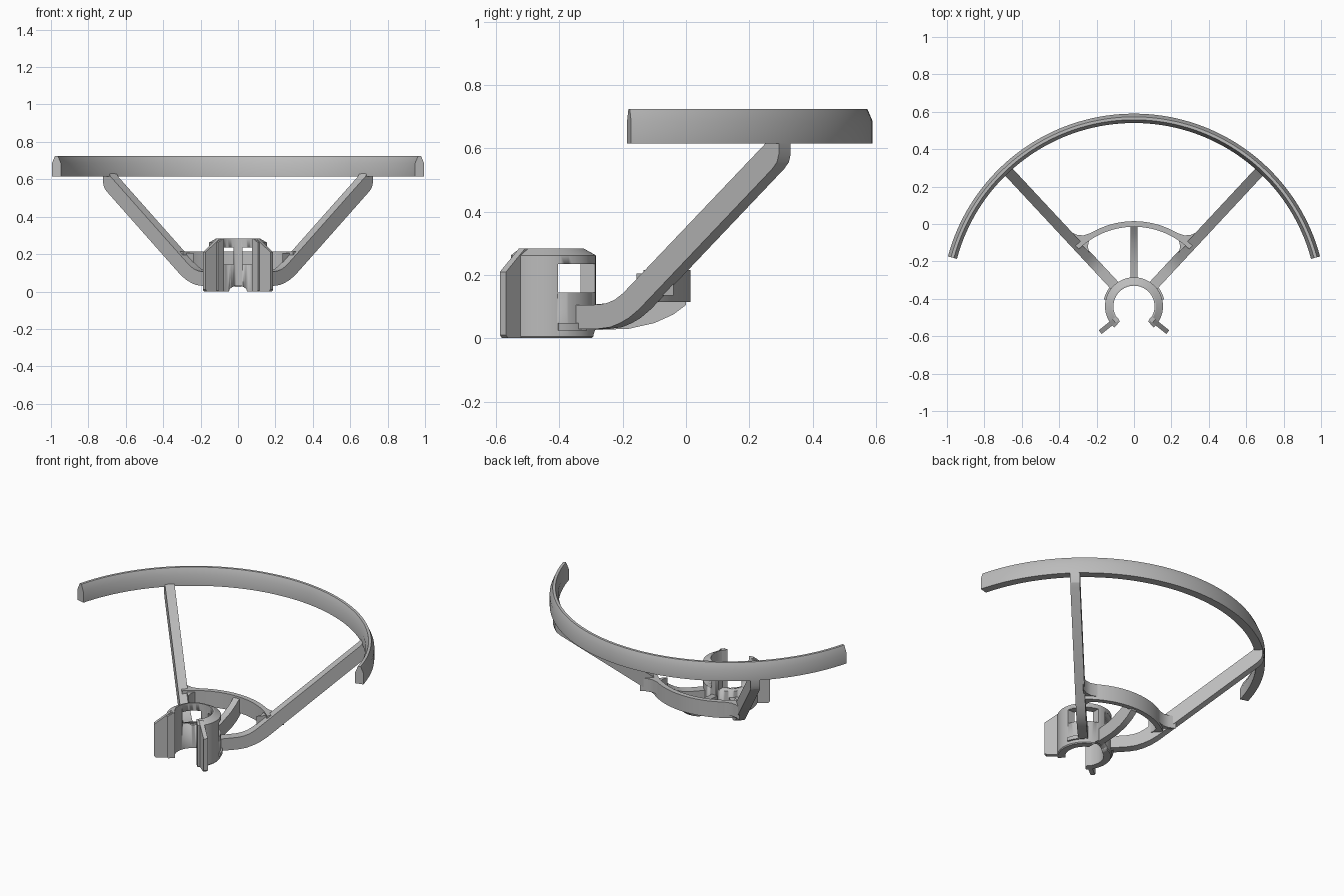
import bpy, bmesh, math
from mathutils import Vector

cube = bpy.data.objects.get("Cube")
if cube:
    bpy.data.objects.remove(cube, do_unlink=True)

grey = bpy.data.materials.new("plain grey")
grey.use_nodes = True
grey.diffuse_color = (0.5, 0.5, 0.5, 1)
grey.node_tree.nodes["Principled BSDF"].inputs["Base Color"].default_value = (0.5, 0.5, 0.5, 1)

HUB = Vector((0, -0.44, 0))
UP = Vector((0, 0, 1))


def finish(name, bm, smooth=True):
    bmesh.ops.recalc_face_normals(bm, faces=bm.faces)
    mesh = bpy.data.meshes.new(name)
    bm.to_mesh(mesh)
    bm.free()
    mesh.materials.append(grey)
    obj = bpy.data.objects.new(name, mesh)
    bpy.context.collection.objects.link(obj)
    bpy.ops.object.select_all(action="DESELECT")
    obj.select_set(True)
    bpy.context.view_layer.objects.active = obj
    if smooth:
        bpy.ops.object.shade_smooth_by_angle(angle=math.radians(25))
    return obj


def sweep(name, profile, start, end, steps):
    """Turn a closed (radius, height) profile about the hub axis."""
    bm = bmesh.new()
    rings = []
    for i in range(steps + 1):
        a = math.radians(start + (end - start) * i / steps)
        d = Vector((math.cos(a), math.sin(a), 0))
        rings.append([bm.verts.new(HUB + d * r + UP * z) for r, z in profile])
    n = len(profile)
    for a, b in zip(rings, rings[1:]):
        for k in range(n):
            bm.faces.new((a[k], a[(k + 1) % n], b[(k + 1) % n], b[k]))
    bm.faces.new(rings[0])
    bm.faces.new(rings[-1])
    return finish(name, bm)


def prism(name, outline, origin, u, v, depth):
    """Extrude a 2D outline in the u, v plane, evenly to both sides."""
    bm = bmesh.new()
    w = u.cross(v).normalized() * depth / 2
    near, far = [[bm.verts.new(origin + u * a + v * b + w * s) for a, b in outline]
                 for s in (-1, 1)]
    n = len(outline)
    bm.faces.new(near)
    bm.faces.new(far)
    for k in range(n):
        bm.faces.new((near[k], near[(k + 1) % n], far[(k + 1) % n], far[k]))
    return finish(name, bm)


def box(name, lo, hi):
    x0, x1, z0, z1 = lo[0], hi[0], lo[2], hi[2]
    mid = Vector((0, (lo[1] + hi[1]) / 2, 0))
    return prism(name, [(x0, z0), (x1, z0), (x1, z1), (x0, z1)], mid,
                 Vector((1, 0, 0)), UP, hi[1] - lo[1])


def cut(obj, cutter):
    cutter.hide_render = True
    mod = obj.modifiers.new("cut", "BOOLEAN")
    mod.operation, mod.solver, mod.object = "DIFFERENCE", "EXACT", cutter
    bpy.ops.object.select_all(action="DESELECT")
    obj.select_set(True)
    bpy.context.view_layer.objects.active = obj
    bpy.ops.object.modifier_apply(modifier=mod.name)
    bpy.data.objects.remove(cutter, do_unlink=True)


# Outer guard hoop with a bevelled top
sweep("guard_hoop", [(0.98, 0.615), (1.03, 0.615), (1.03, 0.685), (1.013, 0.725),
                     (0.997, 0.725), (0.98, 0.685)], 15, 165, 72)

# Open clip collar with two side windows and a notch at the back
collar = sweep("clip_collar", [(0.11, 0), (0.15, 0), (0.155, 0.006), (0.155, 0.262),
                               (0.118, 0.283), (0.11, 0.283)], -47, 227, 56)
for s in (-1, 1):
    xs = sorted((s * 0.025, s * 0.3))
    cut(collar, box("window_cutter", (xs[0], -0.405, 0.145), (xs[1], -0.2, 0.235)))
notch = [(0.05 * math.cos(t * math.pi / 6), 0.035 * math.sin(t * math.pi / 6)) for t in range(12)]
cut(collar, prism("notch_cutter", notch, Vector((0, -0.3, -0.003)), Vector((1, 0, 0)), UP, 0.14))

# Inner brace arc and its middle spoke
sweep("brace_arc", [(0.425, 0.115), (0.455, 0.115), (0.455, 0.215), (0.425, 0.215)], 46, 134, 32)
spoke = [(0.13, 0.025), (0.26, 0.03), (0.34, 0.048), (0.4, 0.075), (0.44, 0.105),
         (0.44, 0.213), (0.39, 0.178), (0.34, 0.15), (0.24, 0.115), (0.13, 0.105)]
prism("middle_spoke", spoke, HUB, Vector((0, 1, 0)), UP, 0.04)

# Paired arms, fillets, ledges and clip wings
arm = [(0.13, 0.03), (0.25, 0.03), (0.3, 0.035), (0.34, 0.047), (0.38, 0.064), (0.425, 0.092),
       (1.0, 0.535), (1.02, 0.556), (1.028, 0.58), (1.028, 0.62), (0.99, 0.645), (0.97, 0.615),
       (0.356, 0.143), (0.32, 0.122), (0.285, 0.111), (0.25, 0.106), (0.13, 0.105)]
wing = [(0, 0), (0.11, 0), (0.12, 0.01), (0.12, 0.21), (0.025, 0.283), (0, 0.283)]
for s, side in ((1, "left"), (-1, "right")):
    a = math.radians(47)
    out = Vector((s * math.cos(a), math.sin(a), 0))
    inward = Vector((-s * math.sin(a), math.cos(a), 0))
    prism(side + "_arm", arm, HUB, out, UP, 0.055)
    # Blends between arm and brace arc, drawn along and across the arm
    prism(side + "_outer_fillet", [(0.43, 0.02), (0.53, 0.02), (0.49, 0.036), (0.462, 0.06),
                                   (0.443, 0.1), (0.42, 0.095)],
          HUB + UP * 0.175, out, inward, 0.08)
    prism(side + "_inner_fillet", [(0.44, 0.02), (0.37, 0.02), (0.4, 0.036), (0.415, 0.055),
                                   (0.425, 0.075)],
          HUB + UP * 0.16, out, inward, 0.09)
    ends = (13, 50) if s > 0 else (130, 167)
    sweep(side + "_ledge", [(0.14, 0.025), (0.165, 0.025), (0.165, 0.048), (0.14, 0.048)], *ends, 8)
    along = Vector((s * 0.78, -0.626, 0))
    prism(side + "_clip_wing", wing, Vector((s * 0.087, -0.503, 0)), along, UP, 0.025)
